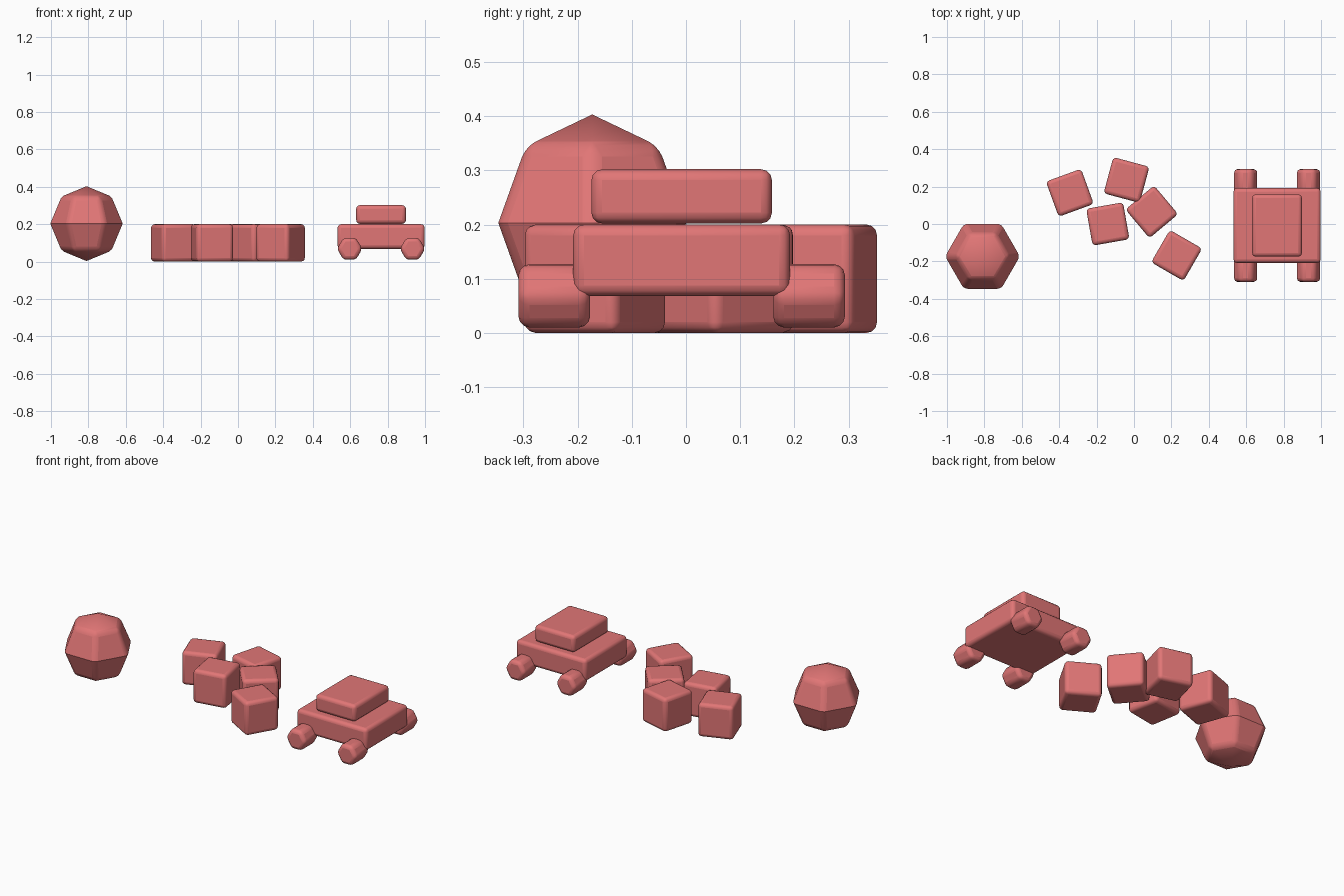
import bpy, bmesh
from math import radians, pi, sqrt
from mathutils import Matrix

if "Cube" in bpy.data.objects:
    bpy.data.objects.remove(bpy.data.objects["Cube"])

mat = bpy.data.materials.new("toy_red")
mat.diffuse_color = (0.75, 0.18, 0.18, 1)
mat.use_nodes = True
mat.node_tree.nodes["Principled BSDF"].inputs["Base Color"].default_value = mat.diffuse_color


def finish(name, bm, loc, rot=(0, 0, 0), bevel=0.02):
    """Turn a bmesh into a smooth-shaded object with rounded edges."""
    bmesh.ops.recalc_face_normals(bm, faces=bm.faces[:])
    me = bpy.data.meshes.new(name)
    bm.to_mesh(me)
    bm.free()
    ob = bpy.data.objects.new(name, me)
    bpy.context.collection.objects.link(ob)
    ob.location, ob.rotation_euler = loc, rot
    me.materials.append(mat)
    for p in me.polygons:
        p.use_smooth = True
    mod = ob.modifiers.new("rounded_edges", 'BEVEL')
    mod.width, mod.segments = bevel, 3
    mod.limit_method, mod.angle_limit = 'ANGLE', radians(40)
    bpy.ops.object.select_all(action='DESELECT')
    ob.select_set(True)
    bpy.context.view_layer.objects.active = ob
    bpy.ops.object.shade_smooth_by_angle(angle=radians(30))
    return ob


def box(name, size, loc, turn=0):
    bm = bmesh.new()
    bmesh.ops.create_cube(bm, size=1, matrix=Matrix.Diagonal((*size, 1)))
    return finish(name, bm, loc, (0, 0, radians(turn)))


def lathe(name, profile, loc, rot=(0, 0, 0)):
    """Six-sided solid of revolution, first corner on +x."""
    bm = bmesh.new()
    vs = [bm.verts.new((r, 0, z)) for r, z in profile]
    es = [bm.edges.new(pair) for pair in zip(vs, vs[1:])]
    bmesh.ops.spin(bm, geom=vs + es, cent=(0, 0, 0), axis=(0, 0, 1),
                   angle=2 * pi, steps=6)
    bmesh.ops.remove_doubles(bm, verts=bm.verts[:], dist=1e-4)
    bmesh.ops.dissolve_limit(bm, angle_limit=radians(1),
                             verts=bm.verts[:], edges=bm.edges[:])
    return finish(name, bm, loc, rot)


# ball
R, q = 0.2, 0.2 / sqrt(2)
lathe("ball", [(0, -R), (q, -q), (R, 0), (q, q), (0, R)], (-0.81, -0.173, 0.203))

# scattered toy blocks: x, y, turn
blocks = [(-0.343, 0.167, 20), (-0.04, 0.235, -15), (-0.14, 0.0, 10),
          (0.095, 0.065, 40), (0.228, -0.168, -30)]
for i, (x, y, turn) in enumerate(blocks, 1):
    box(f"block_{i}", (0.2, 0.2, 0.2), (x, y, 0.1), turn)

# toy car: body, cabin and four wheels
cx, cy = 0.765, -0.008
box("car_body", (0.466, 0.4, 0.132), (cx, cy, 0.134))
box("car_cabin", (0.266, 0.333, 0.1), (cx, cy, 0.252))
r, h = 0.0676, 0.066
for sx, end in ((-1, "left"), (1, "right")):
    for sy, side in ((-1, "front"), (1, "back")):
        lathe(f"{side}_{end}_wheel", [(0, -h), (r, -h), (r, h), (0, h)],
              (cx + sx * 0.168, cy + sy * 0.235, 0.0685), (pi / 2, 0, 0))
